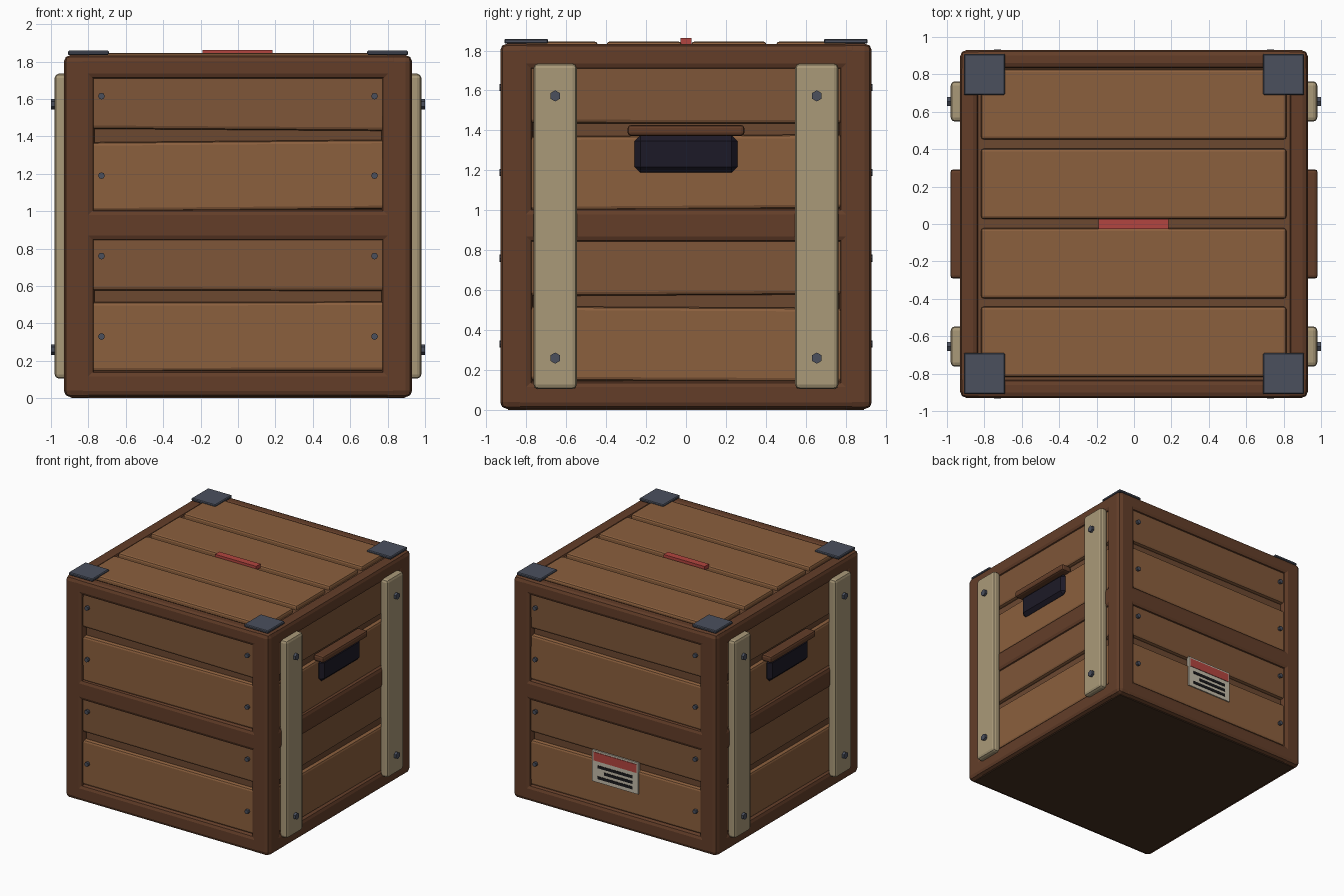
import bpy, math
from mathutils import Matrix, Vector

if "Cube" in bpy.data.objects:
    bpy.data.objects.remove(bpy.data.objects["Cube"])


def mat(name, r, g, b):
    m = bpy.data.materials.new(name)
    m.diffuse_color = (r, g, b, 1)
    m.use_nodes = True
    m.node_tree.nodes["Principled BSDF"].inputs["Base Color"].default_value = m.diffuse_color
    return m


PLANK = [mat("plank_light", .26, .115, .047), mat("plank_dark", .21, .093, .04)]
FRAME = mat("frame_wood", .125, .048, .022)
CORE = mat("core_wood", .15, .065, .03)
BASE = mat("base_wood", .06, .03, .015)
BATTEN = mat("pale_wood", .40, .32, .19)
METAL = mat("metal", .07, .08, .11)
SLOT = mat("slot_dark", .012, .01, .02)
RED = mat("red_paint", .45, .06, .05)
PAPER = mat("paper", .55, .50, .40)
INK = mat("ink", .01, .01, .012)


def finish(ob, name, m, bevel, seg, M):
    ob.name = name
    ob.matrix_world = M
    ob.data.materials.append(m)
    if bevel:
        b = ob.modifiers.new("bevel", "BEVEL")
        b.width, b.segments = bevel, seg
    return ob


def box(name, lo, hi, m, bevel=0.0, seg=2, M=Matrix(), tilt=0.0):
    """Box from corner to corner; tilt turns it about local y, M places it."""
    bpy.ops.mesh.primitive_cube_add(size=1)
    ob = bpy.context.object
    lo, hi = Vector(lo), Vector(hi)
    for v in ob.data.vertices:
        v.co = Vector([v.co[i] * (hi[i] - lo[i]) for i in range(3)])
    place = Matrix.Translation((lo + hi) / 2) @ Matrix.Rotation(math.radians(tilt), 4, 'Y')
    return finish(ob, name, m, bevel, seg, M @ place)


def stud(name, x, z, y0, y1, r, n, m, M):
    """Short cylinder standing out along local -y."""
    bpy.ops.mesh.primitive_cylinder_add(vertices=n, radius=r, depth=y1 - y0)
    place = Matrix.Translation((x, -(y0 + y1) / 2, z)) @ Matrix.Rotation(math.pi / 2, 4, 'X')
    finish(bpy.context.object, name, m, 0, 1, M @ place)


# core and base
box("core", (-.88, -.88, .02), (.88, .88, 1.81), CORE)
box("base", (-.89, -.89, 0), (.89, .89, .04), BASE)

# corner posts and top plates
for sx in (-1, 1):
    for sy in (-1, 1):
        cx, cy = sx * .848, sy * .848
        box("corner_post", (cx - .082, cy - .082, .005), (cx + .082, cy + .082, 1.835), FRAME, .035)
        cx, cy = sx * .80, sy * .80
        box("corner_plate", (cx - .11, cy - .11, 1.835), (cx + .11, cy + .11, 1.858), METAL, .006, 1)

# four walls, each built as a front and turned
tilts = [(-.1, .1, -.5, .4), (.3, -.3, -.4, .1), (-.2, .2, .3, -.3), (.2, -.2, -.4, .2)]
for k, side in enumerate(("front", "right", "back", "left")):
    M = Matrix.Rotation(k * math.pi / 2, 4, 'Z')
    for i in range(4):
        z = .33 + .43 * i
        box(side + "_plank", (-.79, -.912, z - .185), (.79, -.86, z + .185),
            PLANK[i % 2 if i < 3 else 1], .018, 2, M, tilts[k][i])
    for name, z0, z1, w in (("bottom", .008, .145, .86), ("middle", .84, 1.01, .885), ("top", 1.705, 1.832, .86)):
        box(f"{side}_{name}_rail", (-w, -.93, z0), (w, -.83, z1), FRAME, .03, 2, M)
    if k % 2 == 0:
        # nails
        for i in range(4):
            for x in (-.73, .73):
                stud(side + "_nail", x, .33 + .43 * i - (.005 if i == 3 else 0), .89, .934, .018, 8, METAL, M)
    else:
        # battens with hex bolts, and handle
        for s in (-1, 1):
            x = s * .655
            box(side + "_batten", (x - .108, -.98, .105), (x + .108, -.91, 1.735), BATTEN, .022, 2, M)
            for z in (.26, 1.573):
                stud(side + "_bolt", x, z, .96, 1.0, .028, 6, METAL, M)
        box(side + "_handle_slot", (-.257, -.948, 1.19), (.257, -.89, 1.375), SLOT, .028, 1, M)
        box(side + "_handle_lip", (-.292, -.982, 1.373), (.292, -.89, 1.427), FRAME, .016, 2, M)

# lid planks
for i, y in enumerate((-.63, -.21, .215, .64)):
    box("lid_plank", (-.818, y - .188, 1.78), (.815, y + .188, 1.845), PLANK[0], .015, 2)

# plain red marking strip on the lid
box("lid_marking", (-.19, -.028, 1.83), (.185, .028, 1.862), RED)

# label on the back
B = Matrix.Rotation(math.pi, 4, 'Z')
box("label", (-.21, -.922, .33), (.21, -.90, .59), PAPER, 0, 1, B)
box("label_band", (-.195, -.926, .505), (.195, -.91, .575), RED, 0, 1, B)
for z, x0 in ((.46, -.16), (.415, -.10), (.37, -.16)):
    box("label_line", (x0, -.926, z - .01), (.16, -.91, z + .012), INK, 0, 1, B)
